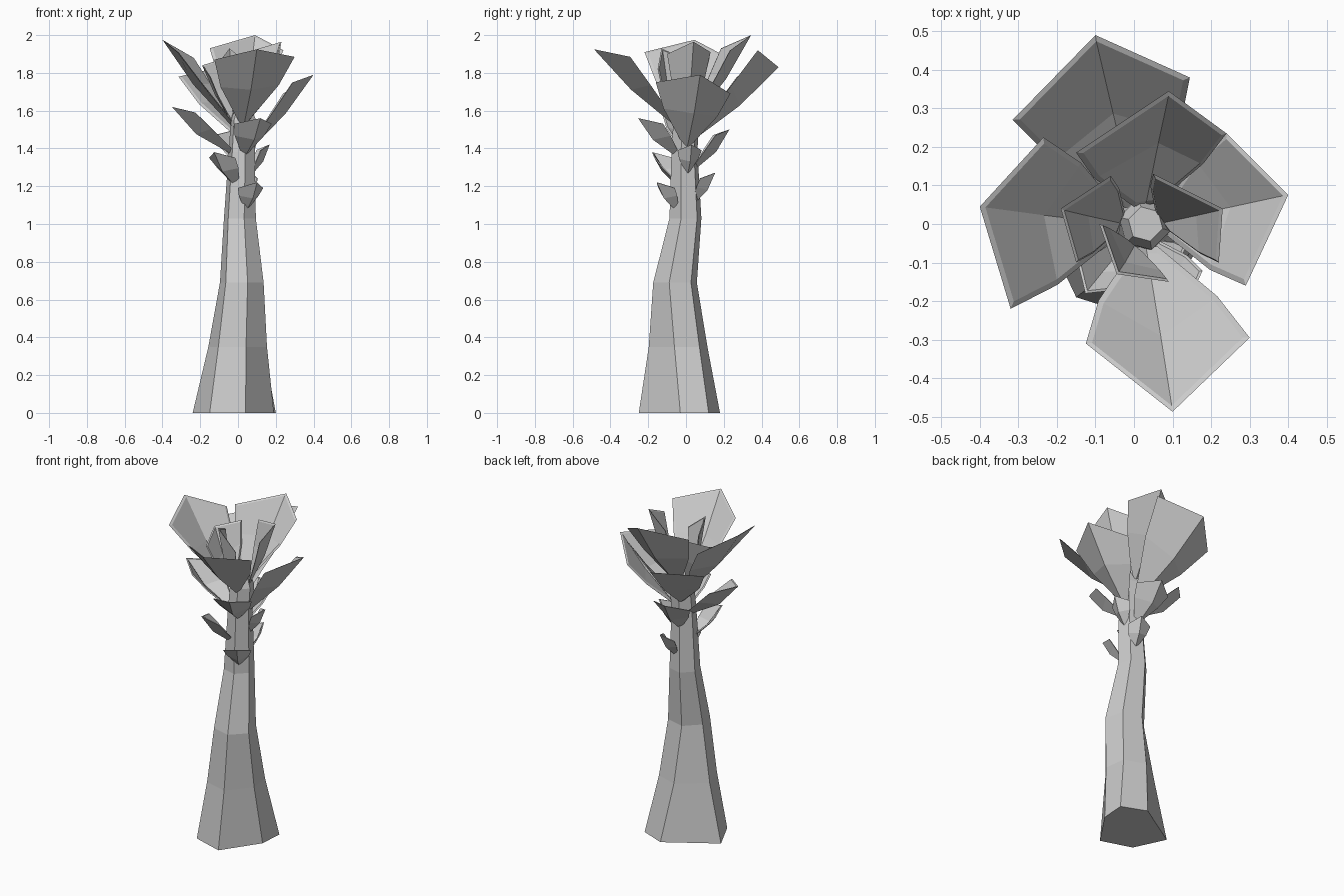
import bpy
from math import cos, sin, radians
from mathutils import Vector as V

if "Cube" in bpy.data.objects:
    bpy.data.objects.remove(bpy.data.objects["Cube"])


def make_object(name, verts, faces):
    mesh = bpy.data.meshes.new(name)
    mesh.from_pydata([tuple(v) for v in verts], [], faces)
    mesh.update()
    obj = bpy.data.objects.new(name, mesh)
    bpy.context.collection.objects.link(obj)
    return obj


# Trunk: an uneven foot outline easing into a regular hexagon up a crooked stem
base_outline = [(.06, -.22), (.21, 0), (.22, .15), (.07, .21),
                (-.22, .03), (-.13, -.16)]
n = len(base_outline)
hexagon = [(.23 * cos(radians(60 * i - 75)), .23 * sin(radians(60 * i - 75))) for i in range(n)]
# centre x, centre y, height, scale, share of regular outline
rings = [(-.02, -.03, 0, 1, 0), (0, -.04, .35, .71, .5), (.02, -.058, .69, .52, 1),
         (.01, -.003, 1.03, .38, 1), (.02, -.008, 1.38, .31, 1),
         (.028, 0, 1.55, .3, 1), (.03, 0, 1.61, .2, 1)]
verts = [(cx + s * (px + (hx - px) * k), cy + s * (py + (hy - py) * k), z)
         for cx, cy, z, s, k in rings
         for (px, py), (hx, hy) in zip(base_outline, hexagon)]
faces = [(r * n + i, r * n + (i + 1) % n, (r + 1) * n + (i + 1) % n, (r + 1) * n + i)
         for r in range(len(rings) - 1) for i in range(n)]
faces += [tuple(reversed(range(n))), tuple(range(len(verts) - n, len(verts)))]
make_object("trunk", verts, faces)


# Leaf: narrow foot on the trunk, wide near the tip, folded along its midrib,
# with a sharp rim and a slightly inset inner face
def leaf(name, tip, side_a, side_b, foot_z, thick, sag):
    tip, side_a, side_b = V(tip), V(side_a), V(side_b)
    stem = V((.02, -.005, foot_z))
    out = (tip + side_a + side_b) / 3 - stem
    out.z = 0
    out.normalize()
    foot = stem + out * .055
    across = (side_b - side_a).normalized()
    w = min(.03, (side_b - side_a).length * .15)
    length = (tip - foot).length
    foot_a = foot - across * w + V((0, 0, .03))
    foot_b = foot + across * w + V((0, 0, .03))
    push = across * length * .04
    mid_a = foot_a.lerp(side_a, .55) - push
    mid_b = foot_b.lerp(side_b, .55) + push
    # midrib sags outwards and down
    mid = foot.lerp(tip, .5) + (out * 1.2 - V((0, 0, .8))) * length * sag
    outer = [foot, foot_a, foot_b, mid, mid_a, mid_b, tip, side_a, side_b]
    inward = across.cross(tip - foot).normalized()
    if inward.dot(out) > 0:
        inward = -inward
    inner = [v.lerp(mid.lerp(tip, .3), .08) + inward * thick for v in outer]
    shell = [(0, 3, 4, 1), (0, 2, 5, 3), (3, 6, 7, 4), (3, 5, 8, 6)]
    faces = shell + [tuple(i + 9 for i in reversed(f)) for f in shell]
    rim = [0, 1, 4, 7, 6, 8, 5, 2]
    for a, b in zip(rim, rim[1:] + rim[:1]):
        faces.append((a, b, b + 9, a + 9))
    make_object(name, outer + inner, faces)


# Crown leaves: tip, two side corners, foot height
crown = [
    ((.10, -.487, 1.925), (-.125, -.31, 1.87), (.30, -.295, 1.885), 1.52),
    ((-.10, .49, 1.83), (.145, .38, 1.92), (-.315, .27, 1.78), 1.45),
    ((-.40, .045, 1.975), (-.235, .225, 1.88), (-.32, -.22, 1.91), 1.52),
    ((.09, .345, 2.0), (.24, .235, 1.92), (-.15, .185, 1.93), 1.56),
    ((.40, .075, 1.79), (.29, -.16, 1.75), (.24, .235, 1.69), 1.40),
    ((.23, .04, 1.965), (.22, -.10, 1.90), (.05, .13, 1.91), 1.56),
    ((-.19, .04, 1.84), (-.06, .125, 1.88), (-.15, -.10, 1.78), 1.54),
    ((-.045, -.13, 1.93), (-.09, 0, 1.87), (.09, -.15, 1.82), 1.56),
]
for i, (tip, a, b, z) in enumerate(crown):
    leaf(f"crown_leaf_{i + 1}", tip, a, b, z, .007, .025)

# Lower leaves spiralling down: direction, foot height, reach, tip height, half width
lower = [(182, 1.37, .35, 1.62, .12), (-65, 1.36, .28, 1.56, .11),
         (93, 1.29, .23, 1.5, .12), (10, 1.26, .17, 1.42, .065),
         (235, 1.2, .22, 1.38, .085), (65, 1.11, .17, 1.27, .065),
         (-57, 1.07, .185, 1.22, .08)]
for i, (deg, z, reach, top, w) in enumerate(lower):
    d = V((cos(radians(deg)), sin(radians(deg)), 0))
    s = V((d.y, -d.x, 0))
    up = V((0, 0, top))
    shoulder = d * reach * .66 + up - V((0, 0, .03))
    leaf(f"lower_leaf_{i + 1}", d * reach + up, shoulder + s * w, shoulder - s * w, z, .007, .06)
